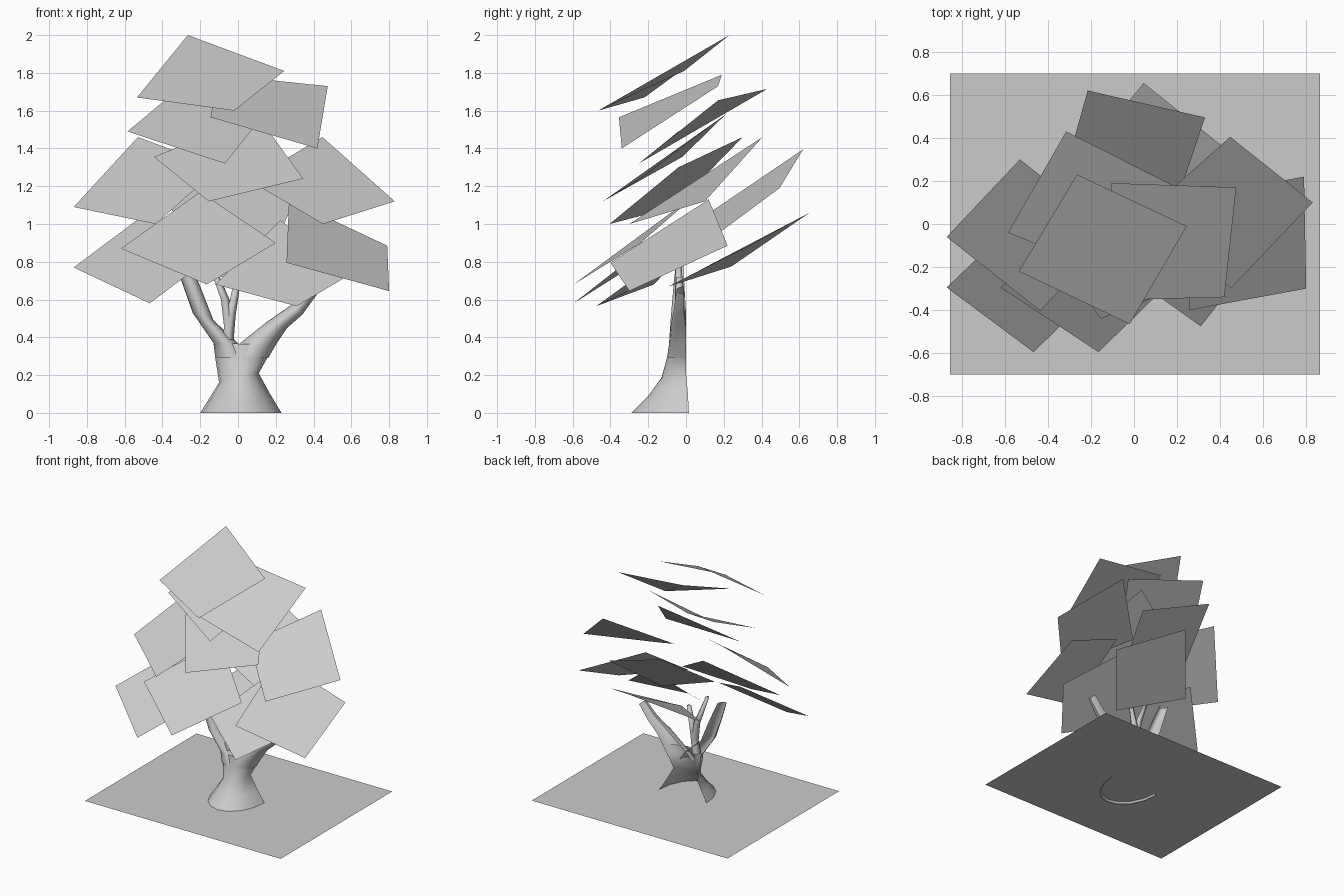
import bpy
import bmesh
import math
from mathutils import Vector

default_cube = bpy.data.objects.get("Cube")
if default_cube:
    bpy.data.objects.remove(default_cube, do_unlink=True)

# One plain grey for the whole model
grey = bpy.data.materials.new("plain_grey")
grey.use_nodes = True
grey.diffuse_color = (0.6, 0.6, 0.6, 1)
grey.node_tree.nodes["Principled BSDF"].inputs["Base Color"].default_value = grey.diffuse_color


def make_object(name, bm, smooth=True):
    mesh = bpy.data.meshes.new(name)
    bm.to_mesh(mesh)
    bm.free()
    mesh.materials.append(grey)
    for face in mesh.polygons:
        face.use_smooth = smooth
    obj = bpy.data.objects.new(name, mesh)
    bpy.context.collection.objects.link(obj)
    return obj


def card(name, corners):
    """A single bent four-cornered sheet."""
    bm = bmesh.new()
    face = bm.faces.new([bm.verts.new(corner) for corner in corners])
    face.normal_update()
    if face.normal.z < 0:
        face.normal_flip()
    return make_object(name, bm)


def half_shell(name, rings, sides=8):
    """Loft of half rings, open at the back: (left xz, right xz, back y, front y)."""
    bm = bmesh.new()
    loops = []
    for left, right, back, front in rings:
        a = Vector((left[0], back, left[1]))
        b = Vector((right[0], back, right[1]))
        loop = []
        for i in range(sides + 1):
            angle = math.pi * i / sides
            point = a.lerp(b, (1 - math.cos(angle)) / 2)
            point.y += (front - back) * math.sin(angle)
            loop.append(bm.verts.new(point))
        loops.append(loop)
    for low, high in zip(loops, loops[1:]):
        for i in range(sides):
            bm.faces.new((low[i], low[i + 1], high[i + 1], high[i]))
    return make_object(name, bm)


def twig(name, points, radii, sides=5):
    """A thin tapering tube along a short path."""
    bm = bmesh.new()
    loops = []
    for point, radius in zip(points, radii):
        loop = []
        for i in range(sides):
            angle = math.tau * i / sides
            offset = Vector((math.cos(angle), math.sin(angle), 0)) * radius
            loop.append(bm.verts.new(Vector(point) + offset))
        loops.append(loop)
    for low, high in zip(loops, loops[1:]):
        for i in range(sides):
            j = (i + 1) % sides
            bm.faces.new((low[i], low[j], high[j], high[i]))
    bm.faces.new(loops[-1])
    return make_object(name, bm)


# Ground sheet, slightly above the foot of the trunk
card("ground", [(-.855, -.7, .015), (.865, -.7, .015), (.865, .7, .015), (-.855, .7, .015)])

# Trunk with a flared foot, forking into two limbs
half_shell("trunk", [
    ((-.2, 0), (.23, 0), .015, -.29),
    ((-.15, .08), (.17, .1), .01, -.2),
    ((-.1, .16), (.11, .21), 0, -.13),
    ((-.12, .29), (.16, .3), 0, -.1),
    ((-.13, .37), (.2, .36), 0, -.085),
])
half_shell("left_limb", [
    ((-.12, .29), (.06, .29), 0, -.1),
    ((-.13, .37), (.01, .36), 0, -.09),
    ((-.24, .53), (-.13, .49), 0, -.08),
    ((-.3, .7), (-.2, .67), -.01, -.065),
    ((-.34, .83), (-.27, .82), -.01, -.05),
])
half_shell("right_limb", [
    ((-.06, .3), (.16, .29), 0, -.1),
    ((0, .36), (.2, .36), 0, -.09),
    ((.15, .48), (.26, .45), 0, -.08),
    ((.28, .57), (.34, .52), -.01, -.065),
    ((.37, .67), (.42, .63), -.01, -.05),
])

# Two thin twigs between the limbs
twig("inner_twig", [(-.06, -.04, .36), (-.04, -.035, .52), (0, -.035, .72)], (.035, .028, .018))
twig("forked_twig", [(-.05, -.035, .46), (-.07, -.035, .6), (-.16, -.04, .83)], (.03, .025, .014))

# Foliage sheets, tier by tier; corners run back, right, front, left
upper_tier = {
    "crown": [(-.265, .23, 2), (.245, -.01, 1.81), (-.02, -.465, 1.6), (-.535, -.22, 1.67)],
    "right": [(-.105, .19, 1.79), (.475, .17, 1.73), (.42, -.34, 1.4), (-.145, -.355, 1.565)],
    "left": [(-.315, .43, 1.715), (.2, .17, 1.655), (-.07, -.25, 1.32), (-.585, -.04, 1.49)],
}
middle_tier = {
    "centre": [(.1, .21, 1.58), (.345, -.24, 1.24), (-.155, -.44, 1.12), (-.445, -.02, 1.355)],
    "left": [(-.53, .3, 1.46), (-.1, -.04, 1.3), (-.435, -.405, 1), (-.87, -.06, 1.09)],
    "right": [(.447, .405, 1.46), (.83, .1, 1.12), (.45, -.3, 1), (.06, .06, 1.23)],
    "back": [(-.215, .62, 1.395), (.33, .495, 1.19), (.18, .05, .86), (-.35, .14, 1.07)],
}
lower_tier = {
    "front": [(-.2, .07, 1.17), (.2, -.24, .9), (-.165, -.595, .68), (-.62, -.295, .87)],
    "left": [(-.51, .05, 1.04), (-.11, -.25, .85), (-.467, -.595, .58), (-.87, -.295, .77)],
    "centre": [(.225, .15, 1.02), (.59, -.12, .73), (.31, -.475, .565), (-.12, -.17, .68)],
    "right": [(.27, .12, 1.13), (.79, .22, .885), (.8, -.3, .645), (.257, -.4, .795)],
    "back": [(.045, .655, 1.06), (.45, .33, .88), (.1, -.09, .67), (-.3, .24, .775)],
}
for tier, sheets in (("upper", upper_tier), ("middle", middle_tier), ("lower", lower_tier)):
    for place, corners in sheets.items():
        card(f"{tier}_{place}_foliage", corners)
